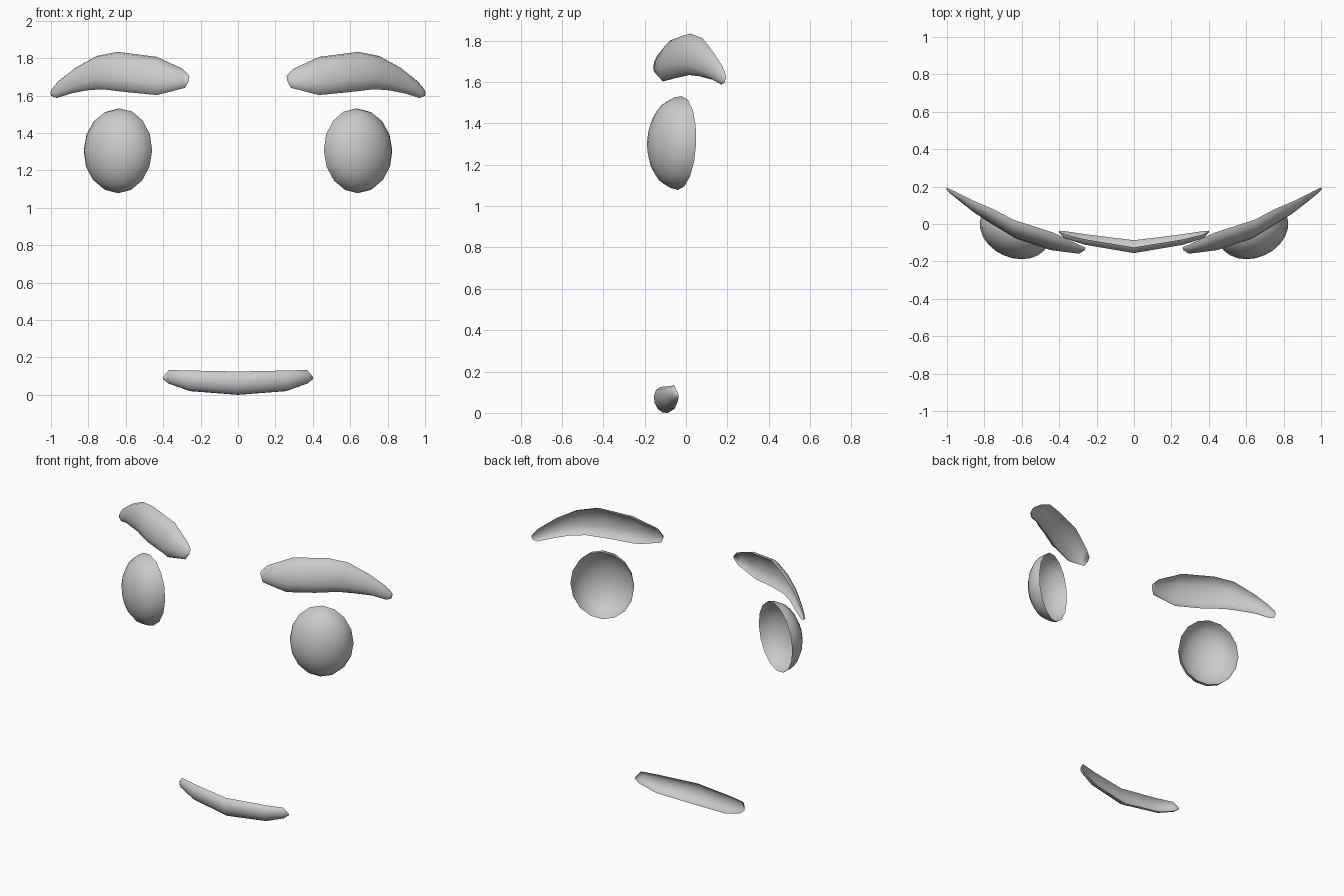
import bpy, bmesh, math
from mathutils import Vector, Matrix

if "Cube" in bpy.data.objects:
    bpy.data.objects.remove(bpy.data.objects["Cube"])

grey = bpy.data.materials.new("soft grey")
grey.diffuse_color = (0.6, 0.6, 0.6, 1)
grey.use_nodes = True
grey.node_tree.nodes["Principled BSDF"].inputs["Base Color"].default_value = grey.diffuse_color


def finish(bm, name):
    """Turn an open shell into a smooth object whose outside faces the front."""
    bm.normal_update()
    if sum(f.normal.y * f.calc_area() for f in bm.faces) > 0:
        bmesh.ops.reverse_faces(bm, faces=bm.faces[:])
    for f in bm.faces:
        f.smooth = True
    mesh = bpy.data.meshes.new(name)
    bm.to_mesh(mesh)
    bm.free()
    mesh.materials.append(grey)
    obj = bpy.data.objects.new(name, mesh)
    bpy.context.collection.objects.link(obj)


def shell(name, stations, bulge, side=1, steps=6):
    """Loft bulging half-ellipse ribs between the upper and lower rim points."""
    flip = Vector((side, 1, 1))
    rims = [(Vector(a) * flip, Vector(b) * flip) for a, b in stations]
    mids = [(a + b) / 2 for a, b in rims]
    bm = bmesh.new()
    ribs = []
    for i, (a, b) in enumerate(rims):
        chord = a - b
        along = mids[min(i + 1, len(mids) - 1)] - mids[max(i - 1, 0)]
        out = along.cross(chord).normalized()
        if out.y > 0:
            out = -out
        rib = []
        for k in range(steps + 1):
            t = math.pi * k / steps
            p = mids[i] + chord * (math.cos(t) / 2) + out * (chord.length * bulge * math.sin(t))
            rib.append(bm.verts.new(p))
        ribs.append(rib)
    for r, s in zip(ribs, ribs[1:]):
        for k in range(steps):
            bm.faces.new((r[k], r[k + 1], s[k + 1], s[k]))
    # small end caps
    bm.faces.new(ribs[0])
    bm.faces.new(ribs[-1])
    finish(bm, name)


def eye(name, side):
    """Hollow half ellipsoid, open at the back and turned outward."""
    bm = bmesh.new()
    bmesh.ops.create_uvsphere(bm, u_segments=16, v_segments=12, radius=1)
    bmesh.ops.delete(bm, geom=[v for v in bm.verts if v.co.z < -0.01], context='VERTS')
    place = (Matrix.Translation((side * 0.637, -0.03, 1.305))
             @ Matrix.Rotation(side * math.radians(24), 4, 'Z')
             @ Matrix.Rotation(math.radians(87.5), 4, 'X')
             @ Matrix.Diagonal((0.195, 0.227, 0.15, 1)))
    bm.transform(place)
    finish(bm, name)


# eyebrow rims, from the inner end to the outer tip: (upper point, lower point)
brow = [
    ((0.260, -0.125, 1.705), (0.264, -0.135, 1.675)),
    ((0.295, -0.110, 1.743), (0.284, -0.145, 1.641)),
    ((0.434, -0.045, 1.807), (0.434, -0.112, 1.603)),
    ((0.643, 0.022, 1.834), (0.600, -0.050, 1.619)),
    ((0.754, 0.080, 1.812), (0.725, 0.015, 1.634)),
    ((0.870, 0.130, 1.748), (0.810, 0.065, 1.628)),
    ((0.960, 0.176, 1.677), (0.895, 0.130, 1.611)),
    ((0.990, 0.190, 1.642), (0.970, 0.172, 1.587)),
    ((1.000, 0.195, 1.622), (0.998, 0.185, 1.598)),
]

# mouth rims, from the middle to the corner
half_mouth = [
    ((0, -0.125, 0.125), (0, -0.087, 0.0)),
    ((0.257, -0.083, 0.130), (0.257, -0.055, 0.020)),
    ((0.370, -0.056, 0.133), (0.370, -0.038, 0.060)),
    ((0.400, -0.040, 0.096), (0.400, -0.036, 0.084)),
]
other_half = [tuple((-x, y, z) for x, y, z in s) for s in half_mouth[:0:-1]]

for label, side in (("left", -1), ("right", 1)):
    shell(label + "_eyebrow", brow, 0.26, side)
    eye(label + "_eye", side)
shell("mouth", other_half + half_mouth, 0.37)
